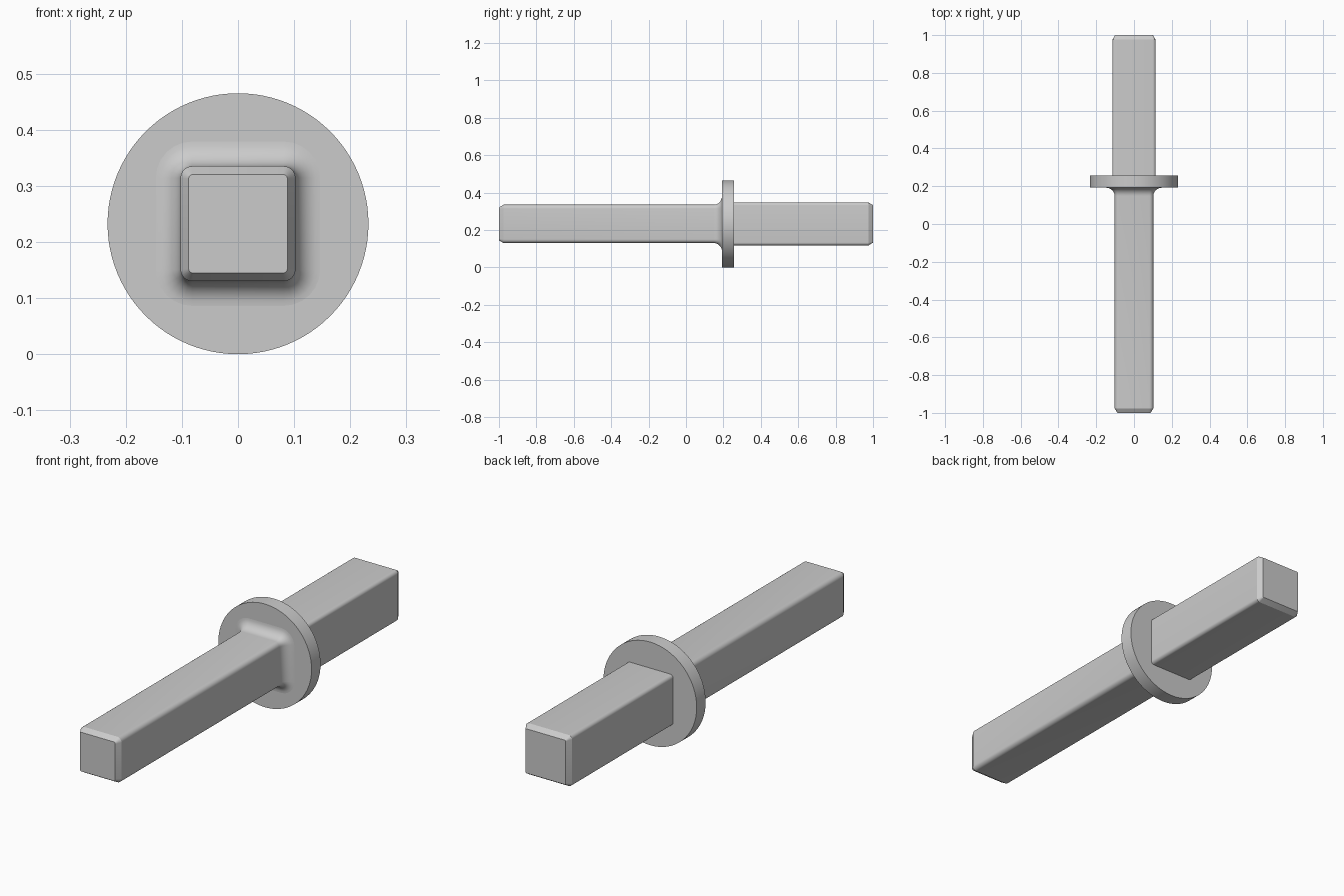
import bpy, bmesh, math

if "Cube" in bpy.data.objects:
    bpy.data.objects.remove(bpy.data.objects["Cube"])

CZ = 0.2325  # height of the common axis


def ring(y, half, rad, steps=6):
    """Rounded-square cross-section in the xz plane."""
    pts = []
    for q in range(4):
        mid = math.radians(45 + 90 * q)
        cx = math.copysign(half - rad, math.cos(mid))
        cz = math.copysign(half - rad, math.sin(mid))
        for i in range(steps + 1):
            a = math.radians(90 * q + 90 * i / steps)
            pts.append((cx + rad * math.cos(a), y, CZ + cz + rad * math.sin(a)))
    return pts


def finish(name, bm, angle):
    bmesh.ops.recalc_face_normals(bm, faces=bm.faces)
    me = bpy.data.meshes.new(name)
    bm.to_mesh(me)
    bm.free()
    ob = bpy.data.objects.new(name, me)
    bpy.context.collection.objects.link(ob)
    bpy.ops.object.select_all(action='DESELECT')
    ob.select_set(True)
    bpy.context.view_layer.objects.active = ob
    bpy.ops.object.shade_smooth_by_angle(angle=math.radians(angle))
    return ob


def loft(name, sections):
    """Skin a list of (y, half width, corner radius) sections."""
    bm = bmesh.new()
    rings = [[bm.verts.new(p) for p in ring(*s)] for s in sections]
    n = len(rings[0])
    for a, b in zip(rings, rings[1:]):
        for i in range(n):
            j = (i + 1) % n
            bm.faces.new((a[i], a[j], b[j], b[i]))
    bm.faces.new(rings[0])
    bm.faces.new(rings[-1])
    return finish(name, bm, 30)


# Front bar: chamfered tip, long shaft, concave fillet flaring into the collar
D0, D1 = 0.192, 0.256
F = 0.044
front = [(-1.0, 0.088, 0.008), (-0.976, 0.1025, 0.021)]
for i in range(9):
    a = math.pi / 2 * i / 8
    off = F * (1 - math.cos(a))
    front.append((D0 - F + F * math.sin(a), 0.1025 + off, 0.021 + off))
front.append((D0 + 0.01, 0.1025 + F, 0.021 + F))
loft("front_bar", front)

# Rear bar: thicker, meets the collar squarely, chamfered tip
loft("rear_bar", [(D1 - 0.01, 0.115, 0.016), (0.976, 0.115, 0.016),
                  (1.0, 0.1, 0.005)])

# Round collar
bm = bmesh.new()
bmesh.ops.create_cone(bm, cap_ends=True, segments=96, radius1=CZ, radius2=CZ,
                      depth=D1 - D0)
for v in bm.verts:
    x, y, z = v.co
    v.co = (x, z + (D0 + D1) / 2, y + CZ)
finish("collar", bm, 30)
